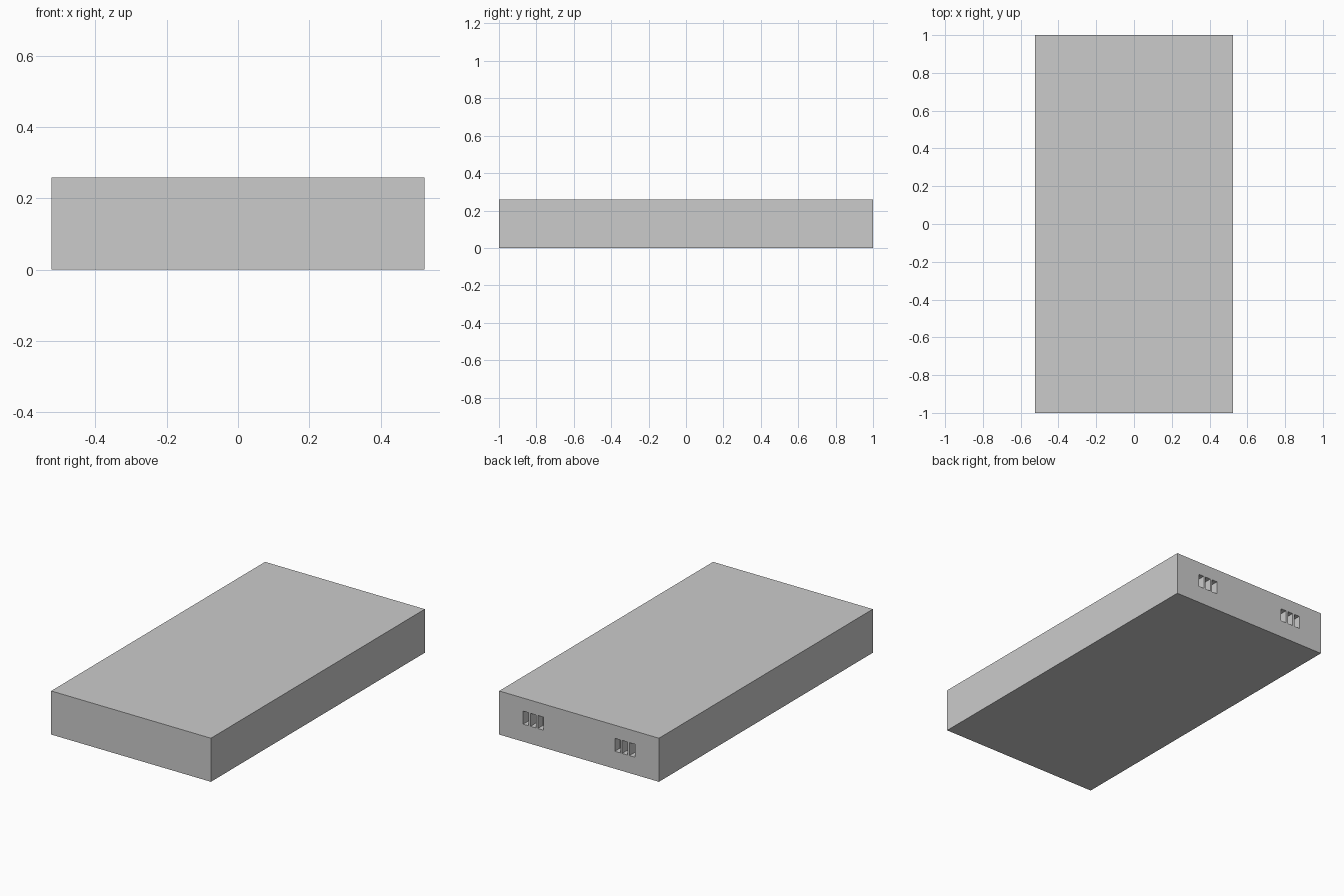
import bpy

if "Cube" in bpy.data.objects:
    bpy.data.objects.remove(bpy.data.objects["Cube"])

W, L, H = 1.046, 2.0, 0.258          # overall body size
SLOT_W, SLOT_H, DEPTH = 0.036, 0.077, 0.05
SLOT_Z, PITCH, GROUP_X = 0.142, 0.048, 0.30


def box(name, center, size):
    bpy.ops.mesh.primitive_cube_add(size=1, location=center)
    ob = bpy.context.object
    ob.name = name
    ob.scale = size
    bpy.ops.object.transform_apply(location=True, rotation=False, scale=True)
    return ob


# Plain slab body
body = box("body", (0, 0, H / 2), (W, L, H))

# Two groups of three vertical slots in the back face
cutters = []
for side in (-1, 1):
    for i in (-1, 0, 1):
        cutters.append(box("slot_cutter", (side * GROUP_X + i * PITCH, L / 2, SLOT_Z),
                           (SLOT_W, DEPTH * 2, SLOT_H)))
bpy.ops.object.select_all(action='DESELECT')
for c in cutters:
    c.select_set(True)
bpy.context.view_layer.objects.active = cutters[0]
bpy.ops.object.join()
cutter = bpy.context.object
cutter.hide_render = True

# Cut the slots, then drop the helper
mod = body.modifiers.new("slots", 'BOOLEAN')
mod.operation = 'DIFFERENCE'
mod.solver = 'EXACT'
mod.object = cutter
bpy.context.view_layer.objects.active = body
bpy.ops.object.modifier_apply(modifier=mod.name)
bpy.data.objects.remove(cutter, do_unlink=True)
